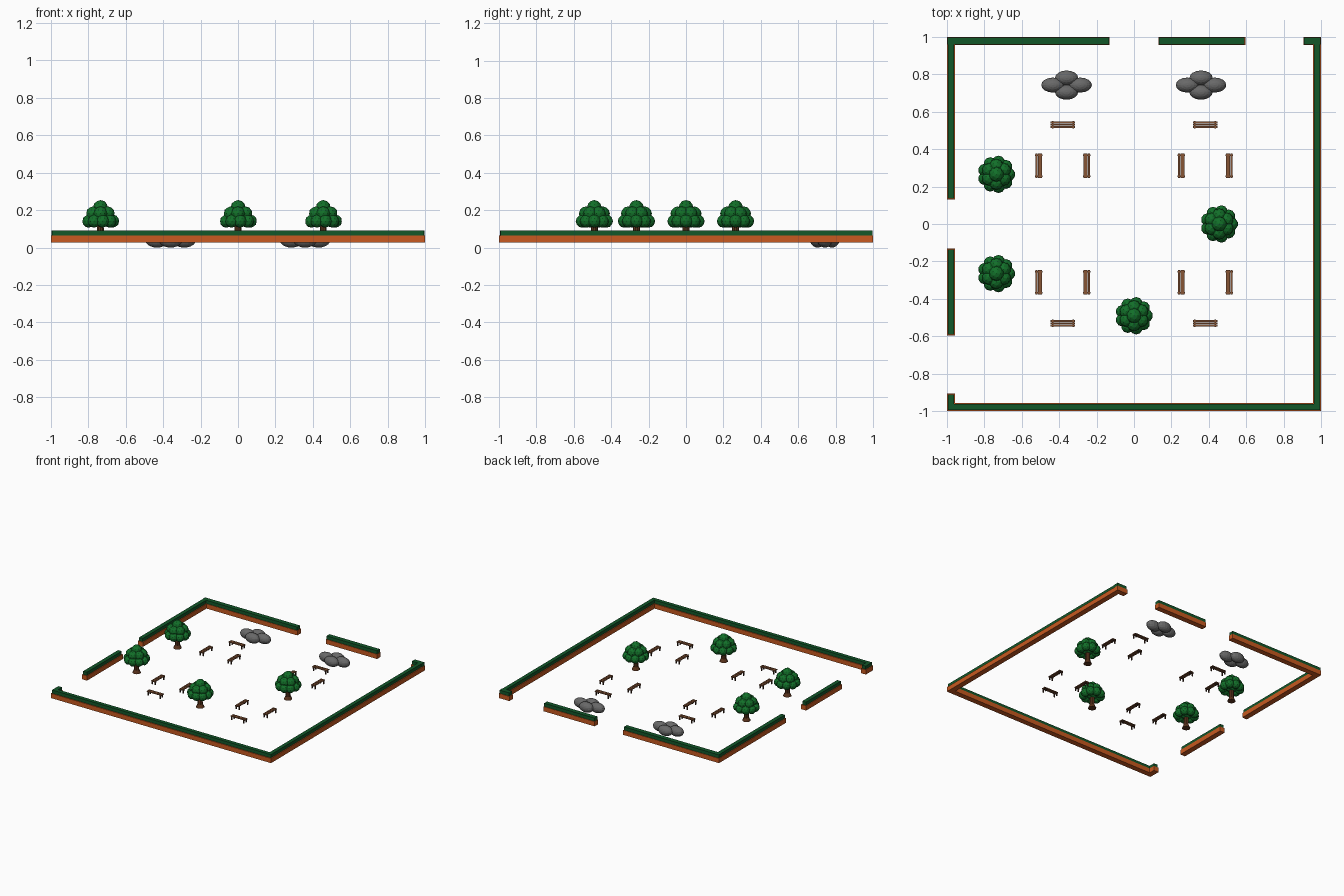
import bpy, bmesh, math
from mathutils import Matrix, Vector

cube = bpy.data.objects.get("Cube")
if cube:
    bpy.data.objects.remove(cube, do_unlink=True)

GROUND = 0.027


def material(name, rgb):
    m = bpy.data.materials.new(name)
    m.use_nodes = True
    m.diffuse_color = (*rgb, 1)
    bsdf = m.node_tree.nodes["Principled BSDF"]
    bsdf.inputs["Base Color"].default_value = (*rgb, 1)
    bsdf.inputs["Roughness"].default_value = 0.9
    return m


BRICK = material("orange brick", (0.58, 0.1, 0.014))
HEDGE = material("dark hedge green", (0.006, 0.095, 0.022))
LEAF = material("leaf green", (0.006, 0.16, 0.022))
BARK = material("bark brown", (0.11, 0.035, 0.012))
WOOD = material("bench wood", (0.24, 0.09, 0.036))
FRAME = material("dark bench frame", (0.06, 0.025, 0.014))
STONE = material("grey stone", (0.14, 0.14, 0.14))


def finish(bm, name, mats):
    mesh = bpy.data.meshes.new(name)
    bm.to_mesh(mesh)
    bm.free()
    for m in mats:
        mesh.materials.append(m)
    obj = bpy.data.objects.new(name, mesh)
    bpy.context.collection.objects.link(obj)
    return obj


def add_box(bm, lo, hi, mat=0):
    lo, hi = Vector(lo), Vector(hi)
    before = set(bm.faces)
    bmesh.ops.create_cube(bm, size=1, matrix=Matrix.Translation((lo + hi) / 2) @ Matrix.Diagonal((*(hi - lo), 1)))
    for f in set(bm.faces) - before:
        f.material_index = mat


def ring(count, radius, z, turn=0):
    for i in range(count):
        a = math.tau * (i + turn) / count
        yield Vector((radius * math.cos(a), radius * math.sin(a), z))


# Planter walls: brick base with a slightly narrower hedge on top
def wall(name, x0, x1, y0, y1, inset=0.007):
    bm = bmesh.new()
    add_box(bm, (x0, y0, GROUND), (x1, y1, 0.065))
    finish(bm, name + "_brick_base", [BRICK])
    bm = bmesh.new()
    add_box(bm, (x0 + inset, y0 + inset, 0.06), (x1 - inset, y1 - inset, 0.092))
    finish(bm, name + "_hedge", [HEDGE])


T = 0.045
wall("front_wall", -1, 1, -1, T - 1)
wall("left_wall", 1 - T, 1, -1, 1)
for i, (a, b) in enumerate([(-1, -0.13), (0.13, 0.595), (0.905, 1)]):
    wall(f"back_wall_{i + 1}", a, b, 1 - T, 1, 0.004)
    wall(f"right_wall_{i + 1}", -1, T - 1, -b, -a, 0.006)


# Trees: flared trunk and a stacked cluster of leaf balls
def tree(index, x, y):
    bm = bmesh.new()
    for r0, r1, z0, z1 in [(0.032, 0.02, 0, 0.025), (0.02, 0.018, 0.025, 0.12)]:
        bmesh.ops.create_cone(bm, cap_ends=True, segments=10, radius1=r0, radius2=r1, depth=z1 - z0,
                              matrix=Matrix.Translation((0, 0, GROUND + (z0 + z1) / 2)))
    finish(bm, f"tree_trunk_{index}", [BARK]).location = (x, y, 0)

    bm = bmesh.new()
    balls = [(p, 0.035) for p in ring(9, 0.066, 0.141)]
    balls += [(p, 0.038) for p in ring(6, 0.045, 0.182, 0.5)]
    balls += [(Vector((0, 0, 0.214)), 0.04), (Vector((0, 0, 0.165)), 0.055)]
    for p, r in balls:
        bmesh.ops.create_icosphere(bm, subdivisions=2, radius=r, matrix=Matrix.Translation(p))
    finish(bm, f"tree_leaves_{index}", [LEAF]).location = (x, y, 0)


for i, (x, y) in enumerate([(-0.735, 0.265), (-0.735, -0.265), (0.455, 0), (0, -0.49)]):
    tree(i + 1, x, y)


# Benches: three slats over two end frames
def bench(index, x, y, turned):
    bm = bmesh.new()
    for k in (-1, 0, 1):
        c = k * 0.012
        add_box(bm, (-0.066, c - 0.005, 0.027), (0.066, c + 0.005, 0.033))
    for s in (-1, 1):
        c = s * 0.055
        add_box(bm, (c - 0.004, -0.02, 0.021), (c + 0.004, 0.02, 0.028), 1)
        for t in (-1, 1):
            d = t * 0.014
            add_box(bm, (c - 0.004, d - 0.004, 0), (c + 0.004, d + 0.004, 0.022), 1)
    obj = finish(bm, f"bench_{index}", [WOOD, FRAME])
    obj.location = (x, y, GROUND)
    obj.rotation_euler.z = math.pi / 2 if turned else 0


number = 1
for sx in (-1, 1):
    for sy in (-1, 1):
        for x, y, turned in [(0.38, 0.53, False), (0.253, 0.311, True), (0.508, 0.311, True)]:
            bench(number, sx * x, sy * y, turned)
            number += 1

# Rock piles: four flattened boulders each
for name, x in (("right", -0.36), ("left", 0.358)):
    bm = bmesh.new()
    for dx, dy in [(-0.073, 0), (0.073, 0), (0, -0.038), (0, 0.038)]:
        bmesh.ops.create_uvsphere(bm, u_segments=16, v_segments=10, radius=1,
                                  matrix=Matrix.Translation((dx, dy, 0.04)) @ Matrix.Diagonal((0.062, 0.04, 0.04, 1)))
    finish(bm, f"{name}_rock_pile", [STONE]).location = (x, 0.742, 0)
